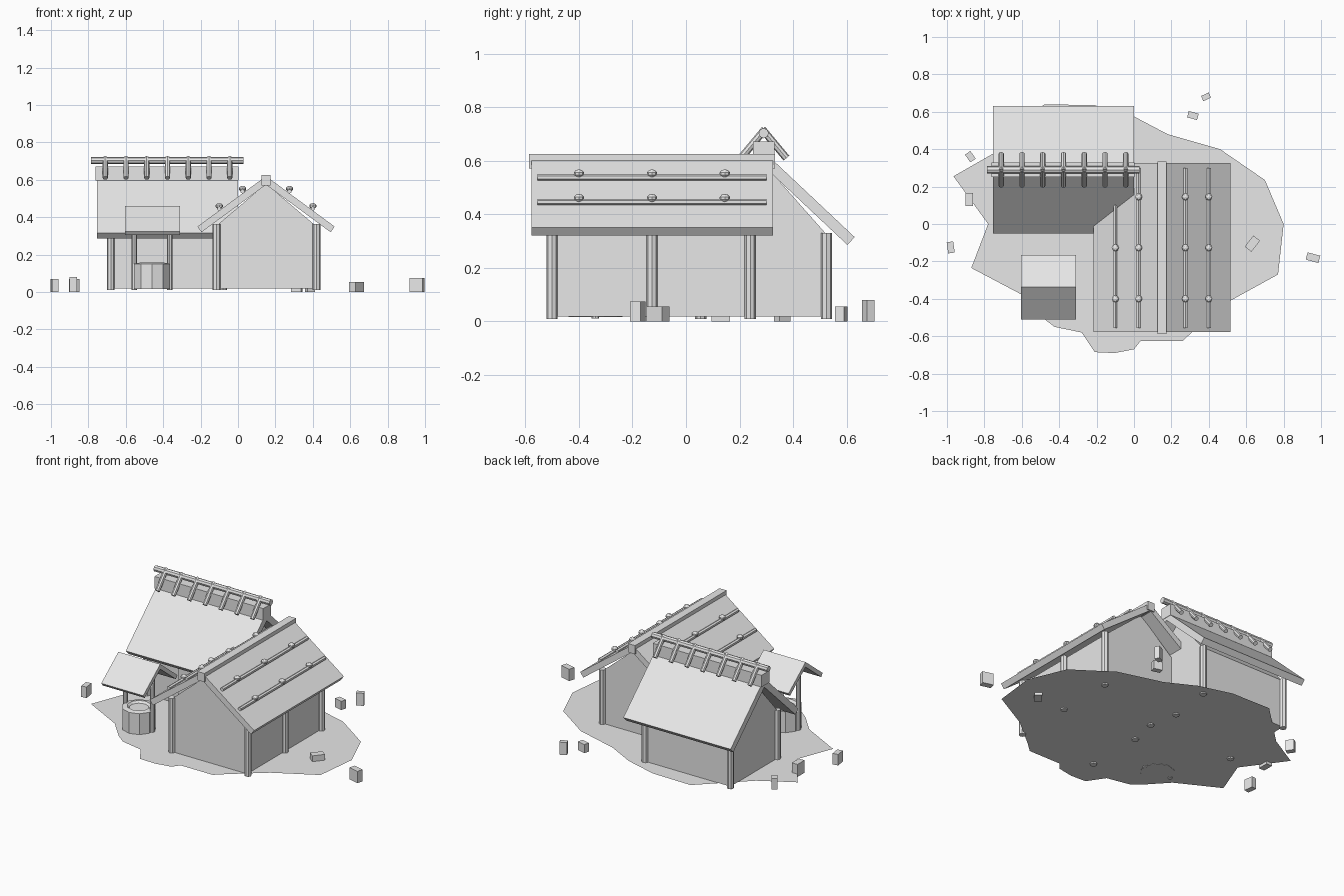
import bpy, bmesh, math
from mathutils import Vector, Matrix

cube = bpy.data.objects.get("Cube")
if cube:
    bpy.data.objects.remove(cube, do_unlink=True)

grey = bpy.data.materials.new("plain grey")
grey.use_nodes = True
grey.diffuse_color = (0.8, 0.8, 0.8, 1)
grey.node_tree.nodes["Principled BSDF"].inputs["Base Color"].default_value = (0.8, 0.8, 0.8, 1)


def finish(name, bm):
    bmesh.ops.recalc_face_normals(bm, faces=bm.faces)
    mesh = bpy.data.meshes.new(name)
    bm.to_mesh(mesh)
    bm.free()
    mesh.materials.append(grey)
    obj = bpy.data.objects.new(name, mesh)
    bpy.context.collection.objects.link(obj)
    return obj


def box(name, centre, size, turn=0):
    bm = bmesh.new()
    matrix = Matrix.Translation(centre) @ Matrix.Rotation(turn, 4, 'Z') @ Matrix.Diagonal((*size, 1))
    bmesh.ops.create_cube(bm, size=1, matrix=matrix)
    return finish(name, bm)


def pole(name, start, end, radius, sides=8):
    start, end = Vector(start), Vector(end)
    axis = end - start
    bm = bmesh.new()
    matrix = Matrix.Translation((start + end) / 2) @ axis.to_track_quat('Z', 'Y').to_matrix().to_4x4()
    bmesh.ops.create_cone(bm, cap_ends=True, segments=sides, radius1=radius,
                          radius2=radius, depth=axis.length, matrix=matrix)
    return finish(name, bm)


def prism(name, profile, axis, a, b):
    """Extrude a (horizontal, z) profile along the x or y axis from a to b."""
    place = (lambda u, z, t: (t, u, z)) if axis == 'x' else (lambda u, z, t: (u, t, z))
    bm = bmesh.new()
    face = bm.faces.new([bm.verts.new(place(u, z, a)) for u, z in profile])
    out = bmesh.ops.extrude_face_region(bm, geom=[face])
    verts = [v for v in out["geom"] if isinstance(v, bmesh.types.BMVert)]
    bmesh.ops.translate(bm, verts=verts, vec=place(0, 0, b - a))
    return finish(name, bm)


def gable_walls(name, mid, half, eave, apex, axis, a, b):
    prism(name, [(mid - half, 0.018), (mid + half, 0.018), (mid + half, eave),
                 (mid, apex), (mid - half, eave)], axis, a, b)


def gable_roof(name, mid, half, eave, apex, thick, axis, a, b):
    for side, label in ((-1, "low_side"), (1, "high_side")):
        ridge, edge = Vector((mid, apex)), Vector((mid + side * half, eave))
        d = (edge - ridge).normalized()
        inner = Vector((-side * abs(d.y), -abs(d.x))) * thick
        prism(f"{name}_{label}", [ridge, edge, edge + inner, ridge + inner], axis, a, b)


# Uneven yard
outline = [(0, .575), (.18, .48), (.46, .40), (.70, .235), (.80, 0), (.77, -.27),
           (.515, -.41), (.32, -.57), (.26, -.625), (.035, -.625), (0, -.67),
           (-.105, -.69), (-.21, -.685), (-.28, -.58), (-.425, -.55), (-.49, -.50),
           (-.605, -.375), (-.87, -.235), (-.78, 0), (-.965, .255), (-.755, .375),
           (-.48, .64), (-.21, .635)]
bm = bmesh.new()
bm.faces.new([bm.verts.new((x, y, .018)) for x, y in reversed(outline)])
yard = finish("yard", bm)

# Front house: ridge runs front to back
MID = .15
gable_walls("front_house_walls", MID, .265, .355, .58, 'y', -.5, .24)
gable_roof("front_house_roof", MID, .367, .35, .62, .037, 'y', -.577, .325)
box("front_house_ridge_cap", (MID, -.127, .598), (.05, .92, .055))
for x in (-.115, .42):
    for y in (-.5, -.127, .24):
        pole("front_house_post", (x, y, .01), (x, y, .365), .021)

# Roof battens with lashing knobs
for side in (-1, 1):
    for reach in (.125, .25):
        x, z = MID + side * reach, .63 - reach * .735
        pole("roof_batten", (x, -.555, z), (x, .30, z), .012, 6)
        for y in (-.40, -.127, .145):
            bm = bmesh.new()
            bmesh.ops.create_uvsphere(bm, u_segments=8, v_segments=5, radius=.02,
                                      matrix=Matrix.Translation((x, y, z + .014)) @ Matrix.Diagonal((1, 1, .8, 1)))
            finish("batten_knob", bm)

# Rear house: ridge runs side to side
RIDGE_Y = .29
gable_walls("rear_house_walls", RIDGE_Y, .235, .325, .59, 'x', -.68, -.08)
gable_roof("rear_house_roof", RIDGE_Y, .34, .315, .635, .04, 'x', -.755, 0)
box("rear_house_ridge_beam", (-.38, RIDGE_Y, .635), (.765, .08, .075))
pole("rear_house_ridge_pole", (-.785, RIDGE_Y, .703), (.03, RIDGE_Y, .703), .019)
for x in (-.68, -.08):
    for y in (.055, .525):
        pole("rear_house_post", (x, y, .01), (x, y, .33), .021)
box("rear_house_door", (-.378, .053, .135), (.155, .009, .23))

# Paired rods straddling the rear ridge
for i in range(7):
    x = -.71 + i * .111
    for side in (-1, 1):
        pole("ridge_rod", (x, RIDGE_Y - side * .005, .718), (x, RIDGE_Y + side * .085, .61), .014)

# Well with its canopy
WELL_X, WELL_Y = -.46, -.338
bm = bmesh.new()
bmesh.ops.create_cone(bm, cap_ends=True, segments=10, radius1=.1, radius2=.1, depth=.135,
                      matrix=Matrix.Translation((WELL_X, WELL_Y, .0835)))
top = max(bm.faces, key=lambda f: f.calc_center_median().z)
bmesh.ops.inset_region(bm, faces=[top], thickness=.03)
bmesh.ops.translate(bm, verts=top.verts, vec=(0, 0, .006))
bmesh.ops.inset_region(bm, faces=[top], thickness=.012)
bmesh.ops.translate(bm, verts=top.verts, vec=(0, 0, -.012))
finish("well", bm)
for side in (-1, 1):
    x = WELL_X + side * .095
    pole("canopy_post", (x, WELL_Y, .012), (x, WELL_Y, .43), .014)
gable_roof("canopy_roof", WELL_Y, .172, .325, .46, .025, 'x', -.605, -.31)

# Loose stones around the yard: x, y, width, depth, height, turn in degrees
stones = [(-.98, -.125, .035, .06, .07, 8), (-.875, .36, .035, .05, .07, 35),
          (-.88, .13, .04, .07, .08, 0), (.385, .68, .045, .03, .08, 25),
          (.315, .58, .055, .035, .055, -15), (.633, -.105, .045, .075, .055, -38),
          (.957, -.18, .07, .04, .075, -15)]
for x, y, w, d, h, turn in stones:
    box("stone", (x, y, h / 2), (w, d, h), math.radians(turn))
